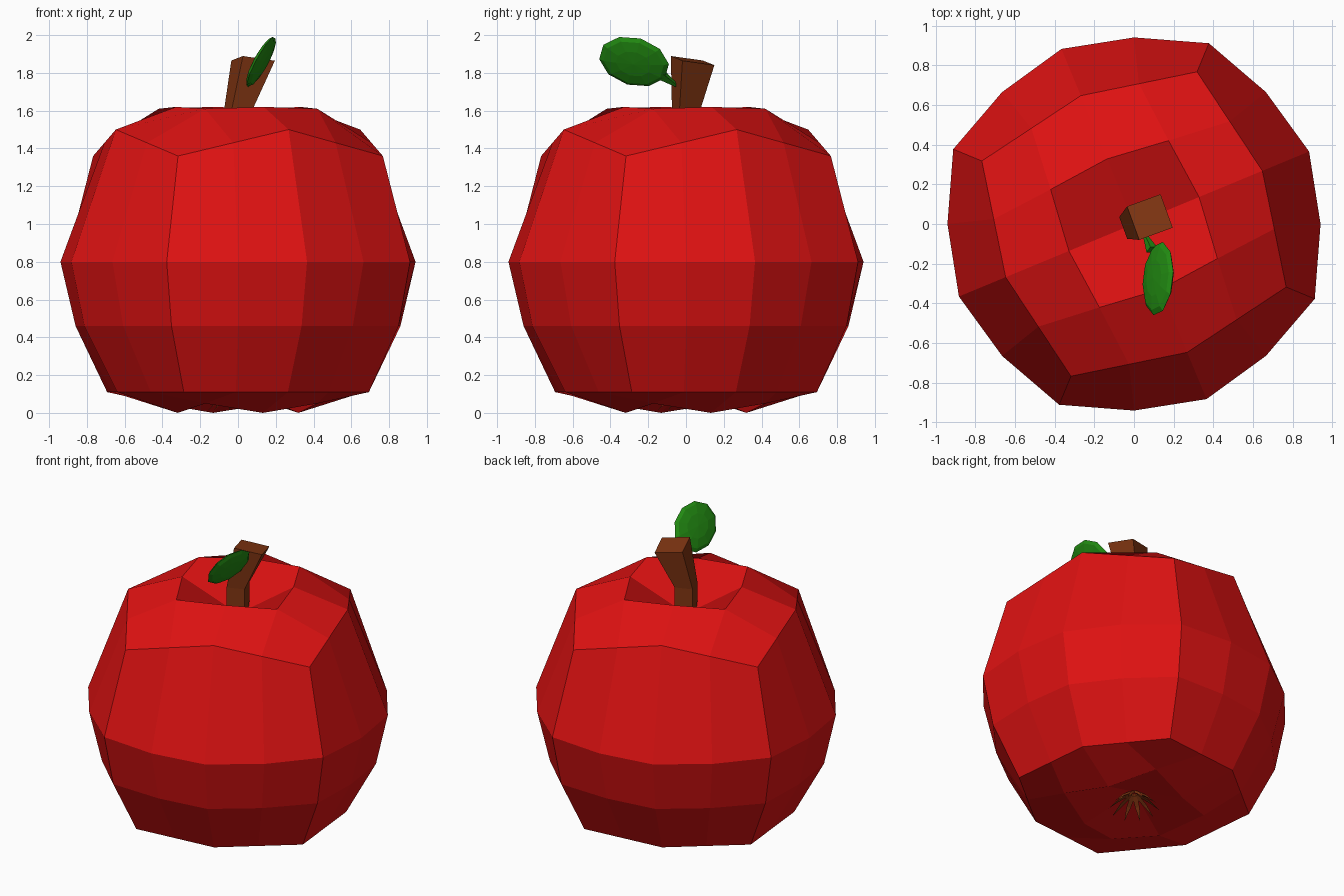
import bpy, bmesh, math
from mathutils import Vector, Matrix

if "Cube" in bpy.data.objects:
    bpy.data.objects.remove(bpy.data.objects["Cube"])


def material(name, rgb):
    m = bpy.data.materials.new(name)
    m.diffuse_color = (*rgb, 1)
    m.use_nodes = True
    m.node_tree.nodes["Principled BSDF"].inputs["Base Color"].default_value = m.diffuse_color
    return m


RED = material("apple red", (0.74, 0.006, 0.006))
BROWN = material("bark brown", (0.22, 0.036, 0.006))
GREEN = material("leaf green", (0.016, 0.26, 0.006))


def finish(bm, name, mat):
    bmesh.ops.recalc_face_normals(bm, faces=bm.faces)
    me = bpy.data.meshes.new(name)
    bm.to_mesh(me)
    bm.free()
    me.materials.append(mat)
    ob = bpy.data.objects.new(name, me)
    bpy.context.collection.objects.link(ob)
    return ob


def polar(r, deg, z):
    a = math.radians(deg)
    return Vector((r * math.cos(a), r * math.sin(a), z))


# Apple body: a rounded cube grid, turned so its corners sit at 67.5 degrees
bm = bmesh.new()


def ring(corner, mid, quarter=None):
    """16 points: corner, quarter, side middle, quarter for each of four sides."""
    out = []
    for i in range(4):
        a = 67.5 + 90 * i
        c, m, n = polar(corner[0], a, corner[1]), polar(mid[0], a + 45, mid[1]), polar(corner[0], a + 90, corner[1])
        if quarter:
            pts = [c, polar(quarter, a + 22.5, c.z), m, polar(quarter, a + 67.5, c.z)]
        else:
            pts = [c, (c + m) / 2, m, (m + n) / 2]
        out += [bm.verts.new(p) for p in pts]
    return out


def cap(outer, corner, mid, centre_z):
    """4 x 4 grid that closes a ring and dips to a centre point."""
    inner = []
    for i in range(4):
        a = 67.5 + 90 * i
        inner += [bm.verts.new(polar(corner[0], a, corner[1])),
                  bm.verts.new(polar(mid[0], a + 45, mid[1]))]
    centre = bm.verts.new((0, 0, centre_z))
    for i in range(4):
        o = [outer[(4 * i + k) % 16] for k in range(-1, 4)]
        c, m, n, p = inner[2 * i], inner[2 * i + 1], inner[(2 * i + 2) % 8], inner[2 * i - 1]
        bm.faces.new((o[1], o[2], c, o[0]))
        bm.faces.new((o[2], o[3], m, c))
        bm.faces.new((o[3], o[4], n, m))
        bm.faces.new((c, m, centre, p))


rings = [ring((0.75, 0.11), (0.69, 0.11)),
         ring((0.92, 0.46), (0.88, 0.46), 0.86),
         ring((0.986, 0.80), (0.955, 0.80), 0.94),
         ring((0.83, 1.36), (0.70, 1.50))]
for a, b in zip(rings, rings[1:]):
    for i in range(16):
        j = (i + 1) % 16
        bm.faces.new((a[i], a[j], b[j], b[i]))
cap(rings[0], (0.455, 0.05), (0.345, 0.0), 0.14)
cap(rings[-1], (0.455, 1.61), (0.355, 1.62), 1.40)
finish(bm, "apple_body", RED)

# Stem: square section, leaning and widening to the top
bm = bmesh.new()
levels = []
for cx, cy, cz, r, tilt in ((0, 0, 1.36, 0.08, 0), (0, 0, 1.60, 0.082, 0), (0.08, 0.035, 1.865, 0.127, 0.17)):
    row = []
    for k in range(4):
        p = polar(r, 65 + 90 * k, 0)
        row.append(bm.verts.new((cx + p.x, cy + p.y, cz - tilt * (0.5 * p.x + p.y))))
    levels.append(row)
for a, b in zip(levels, levels[1:]):
    for k in range(4):
        bm.faces.new((a[k], a[k - 1], b[k - 1], b[k]))
bm.faces.new(levels[0])
bm.faces.new(levels[-1])
finish(bm, "stem", BROWN)

# Leaf: flattened low-poly ellipsoid, its plane leaning toward +x
along = Vector((0, -0.96, 0.28)).normalized()
normal = along.cross(Vector((0.5, 0, 0.87))).normalized()
across = normal.cross(along)
frame = Matrix((along, across, normal)).transposed().to_4x4()
place = Matrix.Translation((0.122, -0.275, 1.86)) @ frame @ Matrix.Diagonal((0.19, 0.148, 0.03, 1))
bm = bmesh.new()
bmesh.ops.create_uvsphere(bm, u_segments=10, v_segments=6, radius=1, matrix=place)
finish(bm, "leaf", GREEN)

# Leaf stalk: thin tapered piece joining leaf and stem
a, b = Vector((0.09, -0.13, 1.79)), Vector((0.05, -0.045, 1.73))
bm = bmesh.new()
bmesh.ops.create_cone(bm, cap_ends=True, segments=4, radius1=0.03, radius2=0.008, depth=(b - a).length,
                      matrix=Matrix.Translation((a + b) / 2) @ (b - a).to_track_quat('Z', 'Y').to_matrix().to_4x4())
finish(bm, "leaf_stalk", GREEN)

# Calyx: ring of thin pointed blades hanging under the apple
bm = bmesh.new()
for k in range(10):
    a = 36 * k
    root = [polar(0.025, a - 40, 0.12), polar(0.025, a + 40, 0.12), polar(0.02, a, 0.14)]
    mid = [polar(0.09, a - 9, 0.075), polar(0.09, a + 9, 0.075), polar(0.09, a, 0.09)]
    r, m = [bm.verts.new(p) for p in root], [bm.verts.new(p) for p in mid]
    tip = bm.verts.new(polar(0.16, a, 0.012))
    for i in range(3):
        bm.faces.new((r[i], r[i - 1], m[i - 1], m[i]))
        bm.faces.new((m[i], m[i - 1], tip))
    bm.faces.new(r)
finish(bm, "calyx", BROWN)
